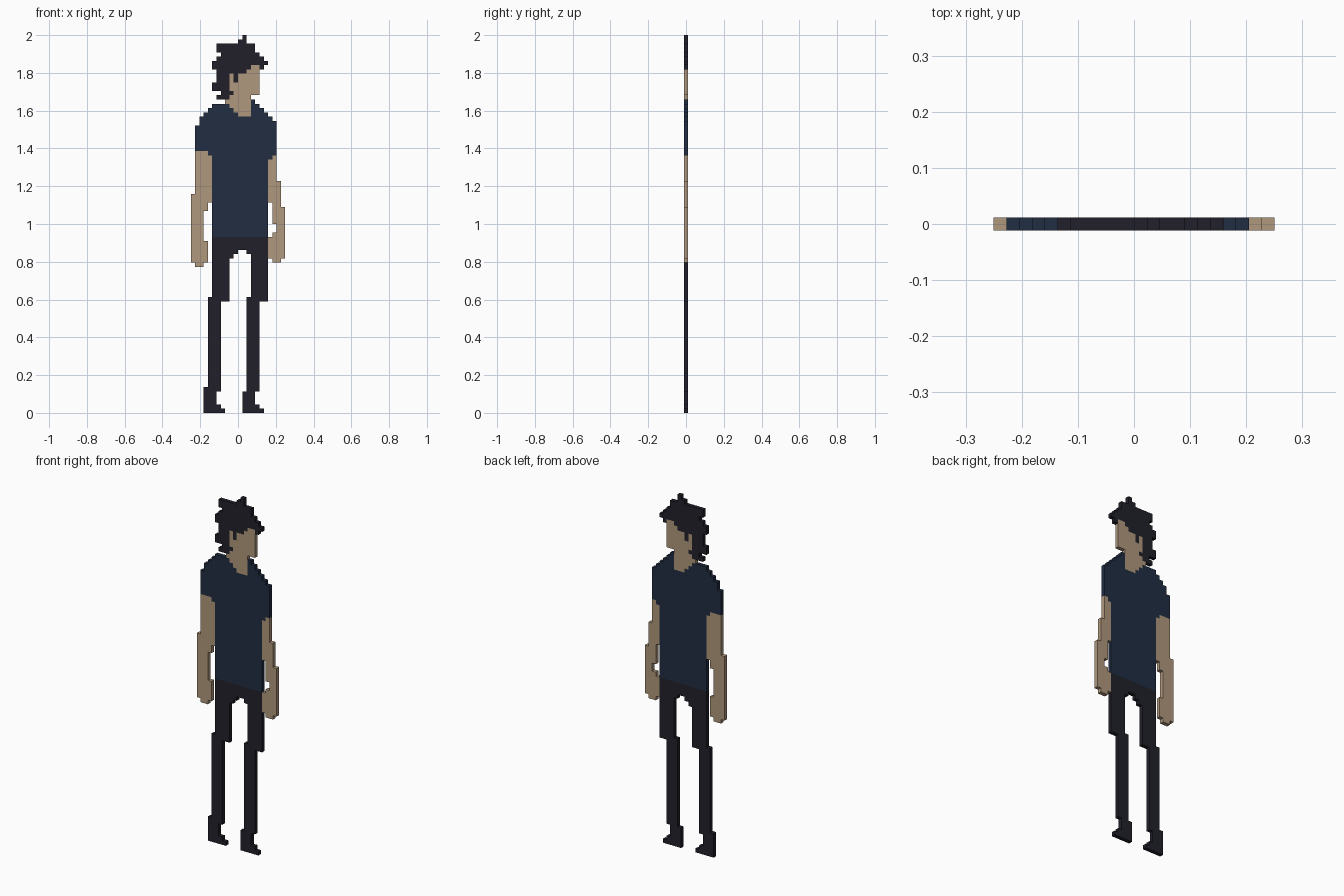
import bpy, bmesh

if "Cube" in bpy.data.objects:
    bpy.data.objects.remove(bpy.data.objects["Cube"], do_unlink=True)

CELL = 2 / 88      # one square of the figure: 88 tall, 22 wide
HALF = 11


def material(name, rgb):
    m = bpy.data.materials.new(name)
    m.use_nodes = True
    m.diffuse_color = (*rgb, 1)
    b = m.node_tree.nodes["Principled BSDF"]
    b.inputs["Base Color"].default_value = (*rgb, 1)
    b.inputs["Roughness"].default_value = 0.9
    return m


skin = material("skin", (0.434, 0.314, 0.205))
navy = material("navy_cloth", (0.0152, 0.0262, 0.0545))
charcoal = material("charcoal", (0.0152, 0.0144, 0.0232))


def slab(name, mat, runs):
    """Flat stepped part from runs (bottom, top, left, right) in cells, one cell thick."""
    cells = {(x, z) for z0, z1, x0, x1 in runs
             for x in range(x0, x1) for z in range(z0, z1)}
    bm = bmesh.new()
    verts = {}

    def vert(x, z):
        if (x, z) not in verts:
            verts[x, z] = bm.verts.new(((x - HALF) * CELL, 0, z * CELL))
        return verts[x, z]

    for x, z in sorted(cells):
        bm.faces.new([vert(x, z), vert(x + 1, z), vert(x + 1, z + 1), vert(x, z + 1)])
    mesh = bpy.data.meshes.new(name)
    bm.to_mesh(mesh)
    bm.free()
    mesh.materials.append(mat)
    ob = bpy.data.objects.new(name, mesh)
    bpy.context.collection.objects.link(ob)
    mod = ob.modifiers.new("thickness", 'SOLIDIFY')
    mod.thickness = CELL
    mod.offset = 0
    return ob


# Trousers: waist, stepped crotch and thighs
slab("trousers", charcoal, [
    (38, 41, 5, 18),
    (37, 38, 5, 11), (37, 38, 13, 18),
    (36, 37, 5, 10), (36, 37, 14, 18),
    (26, 36, 5, 9), (26, 36, 14, 18),
])

# Lower legs with shoes
slab("right_lower_leg", charcoal, [(26, 27, 4, 5), (5, 26, 4, 7)])
slab("left_lower_leg", charcoal, [(26, 27, 13, 14), (5, 26, 13, 16)])
for name, x, top in (("right_shoe", 3, 6), ("left_shoe", 12, 5)):
    slab(name, charcoal, [(2, 5, x, x + 3), (1, 2, x, x + 4), (0, 1, x, x + 5)]
         + ([(5, top, x, x + 1)] if top > 5 else []))

# Shirt: body, sleeves, then shoulders stepping up to the neckline
slab("shirt", navy, [
    (41, 69, 5, 18),
    (61, 67, 1, 5), (60, 61, 4, 5), (67, 69, 2, 5),
    (60, 68, 18, 20), (59, 60, 18, 19), (68, 69, 18, 19),
    (69, 70, 3, 11), (69, 70, 14, 18),
    (70, 71, 4, 10), (70, 71, 14, 17),
    (71, 72, 5, 9), (71, 72, 14, 16),
    (72, 73, 14, 15),
])

# Arms
slab("right_arm", skin, [
    (60, 61, 1, 4), (51, 60, 1, 5), (49, 51, 0, 5), (47, 49, 0, 4),
    (40, 47, 0, 3), (35, 40, 0, 4), (34, 35, 1, 3),
])
slab("left_arm", skin, [
    (59, 60, 19, 20), (54, 59, 18, 20), (49, 54, 18, 21), (48, 49, 19, 21),
    (44, 48, 19, 22), (42, 44, 20, 22), (41, 42, 19, 22),
    (36, 41, 18, 22), (35, 36, 19, 21),
])

# Face and neck
slab("face_and_neck", skin, [
    (80, 81, 14, 16), (79, 80, 13, 16), (77, 79, 11, 16), (77, 79, 9, 10),
    (75, 77, 9, 16), (74, 75, 10, 16), (73, 74, 9, 14),
    (72, 73, 8, 14), (71, 72, 9, 14), (70, 71, 10, 14), (69, 70, 11, 14),
])

# Ragged hair with fringe and side lock
slab("hair", charcoal, [
    (87, 88, 12, 13), (86, 87, 11, 13),
    (84, 86, 6, 15), (83, 84, 7, 16), (82, 83, 6, 17),
    (81, 82, 5, 18), (80, 81, 5, 14), (80, 81, 16, 17),
    (79, 80, 6, 13), (77, 79, 6, 9), (77, 79, 10, 11),
    (75, 77, 5, 9), (74, 75, 7, 10), (73, 74, 6, 9),
])
